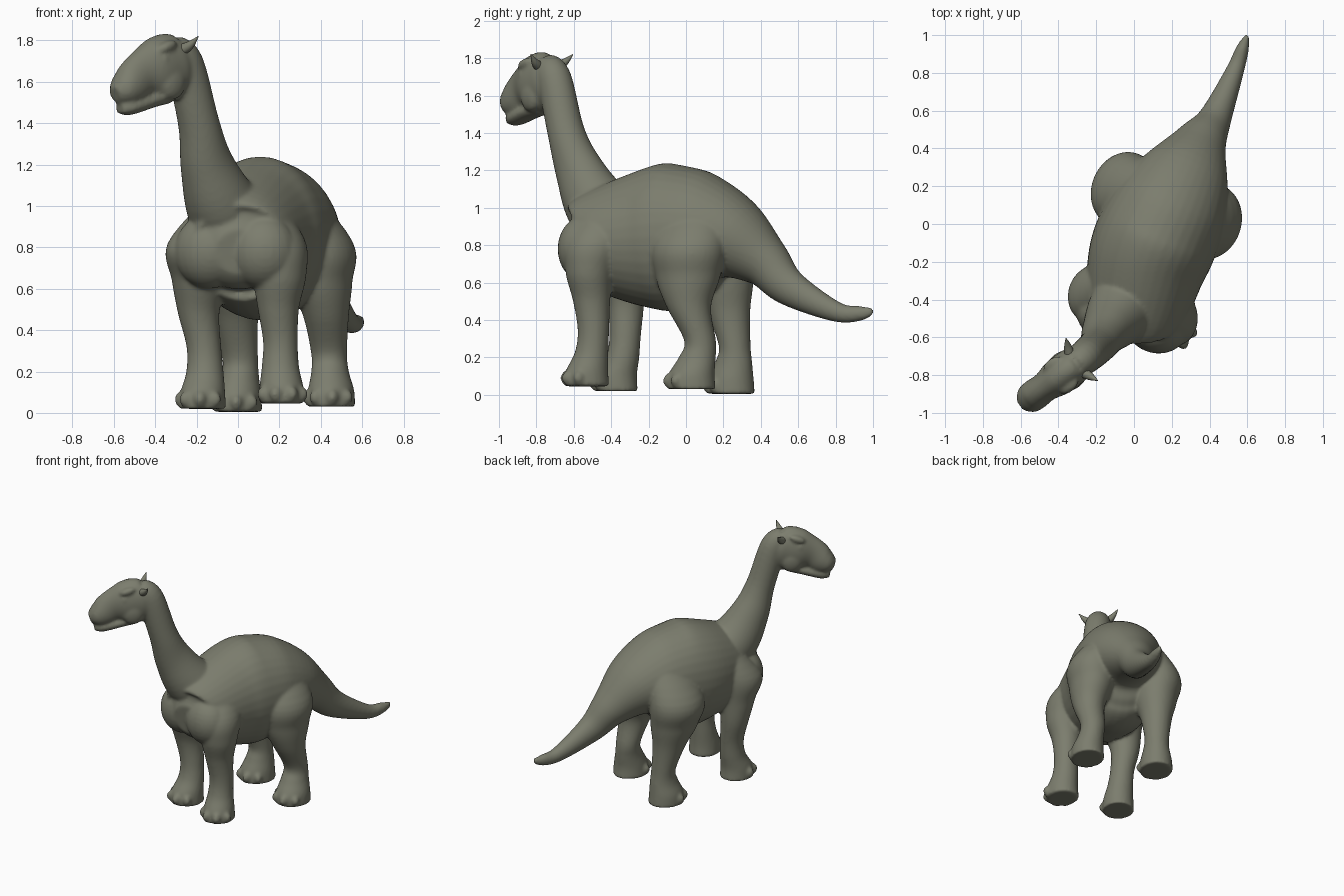
import bpy, bmesh, math
from mathutils import Vector, Matrix

cube = bpy.data.objects.get("Cube")
if cube:
    bpy.data.objects.remove(cube, do_unlink=True)

hide_mat = bpy.data.materials.new("olive_grey_hide")
hide_mat.use_nodes = True
COLOUR = (0.2, 0.205, 0.155, 1)
hide_mat.diffuse_color = COLOUR
bsdf = hide_mat.node_tree.nodes["Principled BSDF"]
bsdf.inputs["Base Color"].default_value = COLOUR
bsdf.inputs["Roughness"].default_value = 0.8

UP = Vector((0, 0, 1))


def spline(rows, steps=6):
    """Smooth curve through rows of any width."""
    rows = [Vector(row) for row in rows]
    padded = [rows[0]] + rows + [rows[-1]]
    curve = []
    for before, start, end, after in zip(padded, padded[1:], padded[2:], padded[3:]):
        leaving, arriving = (end - before) / 2, (after - start) / 2
        for i in range(steps):
            t = i / steps
            ease = t * t * (3 - 2 * t)
            curve.append(start.lerp(end, ease) + leaving * t * (1 - t) ** 2 - arriving * t * t * (1 - t))
    return curve + [rows[-1]]


def loft(bm, rows, side, axis=None, sides=36):
    """Oval tube; each row is x, y, z, half width, half depth."""
    rows = spline(rows)
    rings = []
    for i, row in enumerate(rows):
        ahead, behind = rows[min(i + 1, len(rows) - 1)], rows[max(i - 1, 0)]
        along = axis or (Vector(ahead[:3]) - Vector(behind[:3])).normalized()
        across = (side - along * side.dot(along)).normalized()
        depth = along.cross(across)
        ring = []
        for k in range(sides):
            angle = math.tau * k / sides
            offset = across * row[3] * math.cos(angle) + depth * row[4] * math.sin(angle)
            ring.append(bm.verts.new(Vector(row[:3]) + offset))
        rings.append(ring)
    for lower, upper in zip(rings, rings[1:]):
        for k in range(sides):
            bm.faces.new((lower[k - 1], lower[k], upper[k], upper[k - 1]))
    bm.faces.new(rings[0])
    bm.faces.new(rings[-1])


def blob(bm, centre, size, forward):
    """Ellipsoid sized along forward, sideways and up."""
    forward = forward.normalized()
    sideways = UP.cross(forward).normalized()
    basis = Matrix((forward, sideways, forward.cross(sideways))).transposed().to_4x4()
    placement = Matrix.Translation(centre) @ basis @ Matrix.Diagonal((*size, 1))
    bmesh.ops.create_uvsphere(bm, u_segments=24, v_segments=16, radius=1, matrix=placement)


def finish(bm, name):
    bmesh.ops.recalc_face_normals(bm, faces=bm.faces)
    mesh = bpy.data.meshes.new(name)
    bm.to_mesh(mesh)
    bm.free()
    mesh.materials.append(hide_mat)
    mesh.shade_smooth()
    obj = bpy.data.objects.new(name, mesh)
    bpy.context.collection.objects.link(obj)
    return obj


skin = bmesh.new()
body_side = Vector((0.9, -0.4, 0))

# Tail, barrel and chest
loft(skin, [
    (0.6, 1, 0.45, 0.01, 0.02), (0.575, 0.93, 0.435, 0.034, 0.04),
    (0.53, 0.8, 0.445, 0.05, 0.055), (0.425, 0.55, 0.575, 0.09, 0.1),
    (0.35, 0.42, 0.71, 0.145, 0.14), (0.27, 0.25, 0.83, 0.245, 0.23),
    (0.2, 0.1, 0.86, 0.305, 0.335), (0.125, -0.06, 0.845, 0.325, 0.395),
    (0.065, -0.22, 0.835, 0.315, 0.37), (0.015, -0.47, 0.82, 0.265, 0.28),
    (0.01, -0.56, 0.79, 0.21, 0.2), (0.01, -0.62, 0.78, 0.12, 0.11)], body_side)

# Neck
loft(skin, [
    (0.03, -0.3, 0.86, 0.2, 0.19), (-0.075, -0.465, 1, 0.175, 0.18),
    (-0.15, -0.57, 1.2, 0.125, 0.135), (-0.19, -0.64, 1.4, 0.1, 0.1),
    (-0.26, -0.705, 1.69, 0.09, 0.095), (-0.32, -0.75, 1.755, 0.07, 0.07)], Vector((0.7, -0.7, 0)))

# Head parts are placed by distance ahead, distance outward and height
face = Vector((-0.8, -0.6, 0))
head_side = Vector((0.6, -0.8, 0))


def on_head(ahead, out, z):
    return Vector((-0.34, -0.765, z)) + face * ahead + head_side * out


def head_loft(rows):
    loft(skin, [(*on_head(ahead, 0, z), width, height) for ahead, z, width, height in rows], head_side)


# Skull and snout
head_loft([(-0.11, 1.7, 0.04, 0.07), (-0.07, 1.685, 0.09, 0.14), (0, 1.67, 0.1, 0.165),
           (0.08, 1.655, 0.1, 0.155), (0.16, 1.63, 0.08, 0.118), (0.23, 1.58, 0.083, 0.1),
           (0.28, 1.555, 0.075, 0.074), (0.32, 1.54, 0.04, 0.04)])

# Lower jaw
head_loft([(0, 1.535, 0.055, 0.04), (0.1, 1.515, 0.07, 0.04), (0.23, 1.48, 0.065, 0.04), (0.29, 1.47, 0.036, 0.026)])

# Brows, eyes, cheeks and nostril bumps
for s in (-1, 1):
    blob(skin, on_head(0.06, 0.074 * s, 1.77), (0.06, 0.03, 0.026), face + UP * -0.35)
    blob(skin, on_head(0.08, 0.084 * s, 1.71), (0.02, 0.016, 0.02), face)
    blob(skin, on_head(0.02, 0.067 * s, 1.6), (0.075, 0.04, 0.085), face)
    blob(skin, on_head(0.24, 0.042 * s, 1.62), (0.03, 0.02, 0.02), face + UP * -0.5)

# Legs: height above sole, half width, half depth
FRONT = [(1.04, 0.05, 0.07), (0.8, 0.135, 0.16), (0.62, 0.13, 0.13), (0.46, 0.1, 0.1),
         (0.3, 0.084, 0.084), (0.18, 0.09, 0.09), (0.08, 0.106, 0.114), (0, 0.11, 0.12)]
HIND = [(1.12, 0.07, 0.1), (0.8, 0.165, 0.2), (0.6, 0.15, 0.175), (0.44, 0.11, 0.12),
        (0.26, 0.087, 0.085), (0.17, 0.09, 0.1), (0.08, 0.11, 0.124), (0, 0.115, 0.13)]


def leg(shape, sole, heading, path):
    """Path gives the xy of the upper leg points; the rest stand over the foot."""
    heading = Vector((*heading, 0)).normalized()
    foot = Vector((*path[-1], sole))
    rows = []
    for i, (z, width, depth) in enumerate(shape):
        rows.append((*path[min(i, len(path) - 1)], z + sole, width, depth))
    loft(skin, rows, heading.cross(UP), UP)
    # Toes fan around the front of the foot
    for angle in (-60, -20, 20, 60):
        way = Matrix.Rotation(math.radians(angle), 3, "Z") @ heading
        reach = 0.8 * (depth if abs(angle) < 30 else width)
        blob(skin, foot + way * reach + UP * 0.045, (0.05, 0.034, 0.044), way)


# Left front, right front, left hind and right hind legs
leg(FRONT, 0.045, (0.1, -1),
    [(0.1, -0.38), (0.185, -0.47), (0.2, -0.515), (0.195, -0.505), (0.205, -0.495), (0.205, -0.505), (0.21, -0.53)])
leg(FRONT, 0.02, (-0.45, -0.9),
    [(-0.08, -0.27), (-0.2, -0.365), (-0.19, -0.35), (-0.19, -0.325), (-0.165, -0.325), (-0.16, -0.34), (-0.17, -0.375)])
leg(HIND, 0.03, (-0.3, -0.95),
    [(0.22, 0.09), (0.385, 0.02), (0.4, 0.01), (0.425, 0.015), (0.44, 0.075), (0.445, 0.06), (0.45, 0.03)])
leg(HIND, 0.005, (-0.4, -0.9),
    [(0.12, 0.14), (-0.045, 0.18), (-0.035, 0.19), (-0.015, 0.225), (0.01, 0.26), (0.01, 0.255), (0, 0.24)])

# Breast muscles on either side of the neck root
for x, y in ((0.12, -0.535), (-0.14, -0.47)):
    blob(skin, Vector((x, y, 0.78)), (0.15, 0.17, 0.18), Vector((-0.3, -1, 0)))

# One continuous skin with softened folds
body = finish(skin, "body")
remesh = body.modifiers.new("skin", "REMESH")
remesh.mode = "VOXEL"
remesh.voxel_size = 0.011
remesh.use_smooth_shade = True
soften = body.modifiers.new("soften", "SMOOTH")
soften.factor = 0.5
soften.iterations = 6

# Swept-back horns behind the eyes
for name, s in (("left_horn", 1), ("right_horn", -1)):
    base, tip = on_head(-0.04, 0.05 * s, 1.75), on_head(-0.08, 0.14 * s, 1.82)
    middle = base.lerp(tip, 0.55) - UP * 0.01
    horn = bmesh.new()
    loft(horn, [(*base, 0.03, 0.03), (*middle, 0.02, 0.02), (*tip, 0.002, 0.002)], face)
    finish(horn, name)
